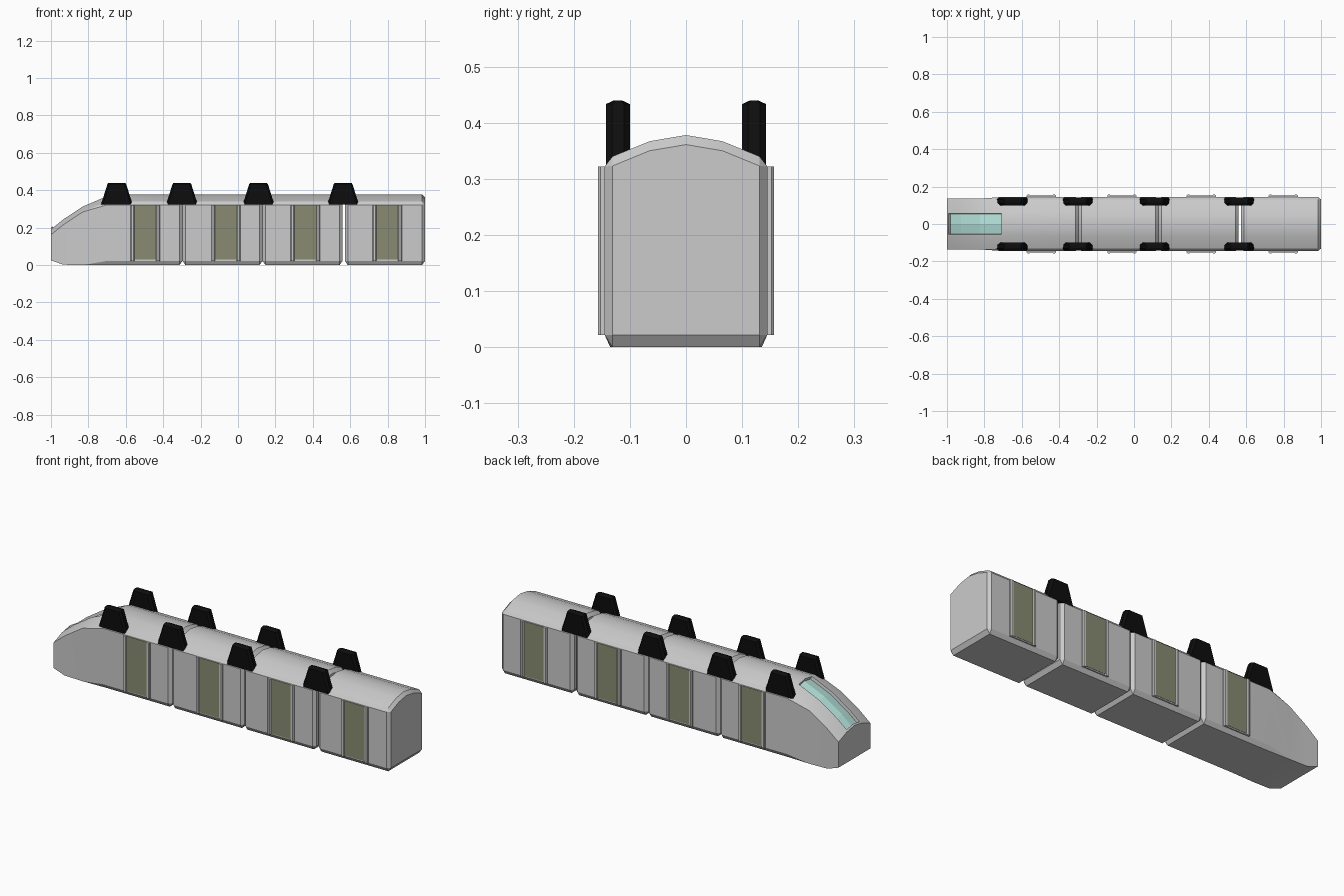
import bpy, bmesh, math

if "Cube" in bpy.data.objects:
    bpy.data.objects.remove(bpy.data.objects["Cube"])


def material(name, rgb):
    m = bpy.data.materials.new(name)
    m.diffuse_color = (*rgb, 1)
    m.use_nodes = True
    m.node_tree.nodes["Principled BSDF"].inputs["Base Color"].default_value = m.diffuse_color
    return m


BLACK = material("black", (0.004, 0.004, 0.004))
GREEN = material("olive", (0.25, 0.26, 0.17))
TEAL = material("teal_glass", (0.45, 0.75, 0.69))


def finish(bm, name, mat=None, smooth=None):
    me = bpy.data.meshes.new(name)
    bm.to_mesh(me)
    bm.free()
    ob = bpy.data.objects.new(name, me)
    bpy.context.collection.objects.link(ob)
    if mat:
        me.materials.append(mat)
    if smooth:
        bpy.ops.object.select_all(action='DESELECT')
        bpy.context.view_layer.objects.active = ob
        ob.select_set(True)
        bpy.ops.object.shade_smooth_by_angle(angle=math.radians(smooth))
    return ob


def loft(rings):
    bm = bmesh.new()
    loops = [[bm.verts.new(p) for p in r] for r in rings]
    n = len(loops[0])
    for a, b in zip(loops, loops[1:]):
        for i in range(n):
            j = (i + 1) % n
            bm.faces.new((a[i], a[j], b[j], b[i]))
    bm.faces.new(loops[0])
    bm.faces.new(loops[-1])
    bmesh.ops.remove_doubles(bm, verts=bm.verts, dist=0.0005)
    bmesh.ops.recalc_face_normals(bm, faces=bm.faces)
    return bm


def section(x, half):
    # mirror a half outline (bottom to crown) into a closed ring
    return ([(x, y, z) for y, z in half] +
            [(x, -y, z) for y, z in reversed(half[:-1])])


def full(x):
    return section(x, [(0.131, 0), (0.145, 0.022), (0.145, 0.322),
                       (0.131, 0.34), (0.065, 0.367), (0, 0.378)])


def small(x, bottom, top, w):
    return section(x, [(w, bottom), (w, bottom), (w, top - 0.038),
                       (w, top - 0.038), (0.065, top - 0.011), (0, top)])


def box(name, x, y, z, sx, sy, sz, mat=None, bevel=0):
    bm = bmesh.new()
    bmesh.ops.create_cube(bm, size=1)
    bmesh.ops.scale(bm, vec=(sx, sy, sz), verts=bm.verts)
    bmesh.ops.translate(bm, vec=(x, y, z), verts=bm.verts)
    if bevel:
        s = 1 if y > 0 else -1
        edges = [e for e in bm.edges
                 if all((v.co.y - y) * s > 0 for v in e.verts)
                 and abs(e.verts[0].co.z - e.verts[1].co.z) > 0.01]
        bmesh.ops.bevel(bm, geom=edges, offset=bevel, segments=1, affect='EDGES')
    return finish(bm, name, mat)


# passenger cars with chamfered ends
for k, (x0, x1) in enumerate([(-0.297, 0.131), (0.131, 0.559), (0.571, 1.0)]):
    bm = loft([small(x0, 0.022, 0.361, 0.131), full(x0 + 0.016),
               full(x1 - 0.016), small(x1, 0.022, 0.361, 0.131)])
    finish(bm, f"passenger_car_{k + 1}", smooth=25)

# nose car with sloping front
bm = loft([small(-1, 0.025, 0.2, 0.135), small(-0.935, 0.002, 0.253, 0.135),
           small(-0.83, 0, 0.322, 0.135), full(-0.7), full(-0.313),
           small(-0.297, 0.022, 0.361, 0.131)])

# recessed windscreen in the slope
glass = [f for f in bm.faces if f.calc_center_median().x < -0.72
         and f.normal.z > 0.3 and all(abs(v.co.y) < 0.07 for v in f.verts)
         and len(f.verts) == 4]
bmesh.ops.inset_region(bm, faces=glass, thickness=0.01, use_even_offset=True)
bmesh.ops.inset_region(bm, faces=glass, thickness=0.0005, depth=-0.016,
                       use_even_offset=True)
for f in glass:
    f.material_index = 1
pane = bm.copy()
bmesh.ops.delete(pane, geom=[f for f in pane.faces if f.material_index == 0],
                 context='FACES')
bmesh.ops.delete(bm, geom=glass, context='FACES')
finish(bm, "nose_car", smooth=25)
finish(pane, "windscreen", TEAL)

# doors with raised jambs on both sides
for k, x in enumerate([-0.496, -0.065, 0.36, 0.798]):
    for side, s in (("front", -1), ("back", 1)):
        box(f"door_{side}_{k + 1}", x, s * 0.147, 0.175, 0.118, 0.011, 0.293, GREEN)
        box(f"door_surround_{side}_{k + 1}", x, s * 0.146, 0.172, 0.14, 0.01, 0.3)
        for d in (-1, 1):
            box(f"door_jamb_{side}_{k + 1}", x + d * 0.068, s * 0.149, 0.172,
                0.02, 0.016, 0.3, bevel=0.005)

# black tapered roof fins
for k, x in enumerate([-0.648, -0.3, 0.11, 0.562]):
    for side, s in (("front", -1), ("back", 1)):
        rings = []
        for z, lx, w in ((0.325, 0.084, 0.0215), (0.433, 0.05, 0.0215),
                         (0.44, 0.044, 0.007)):
            q = [(lx, w * 0.5), (lx - 0.01, w), (-lx + 0.01, w), (-lx, w * 0.5),
                 (-lx, -w * 0.5), (-lx + 0.01, -w), (lx - 0.01, -w), (lx, -w * 0.5)]
            rings.append([(x + a, s * 0.1215 + b, z) for a, b in q])
        finish(loft(rings), f"roof_fin_{side}_{k + 1}", BLACK)
